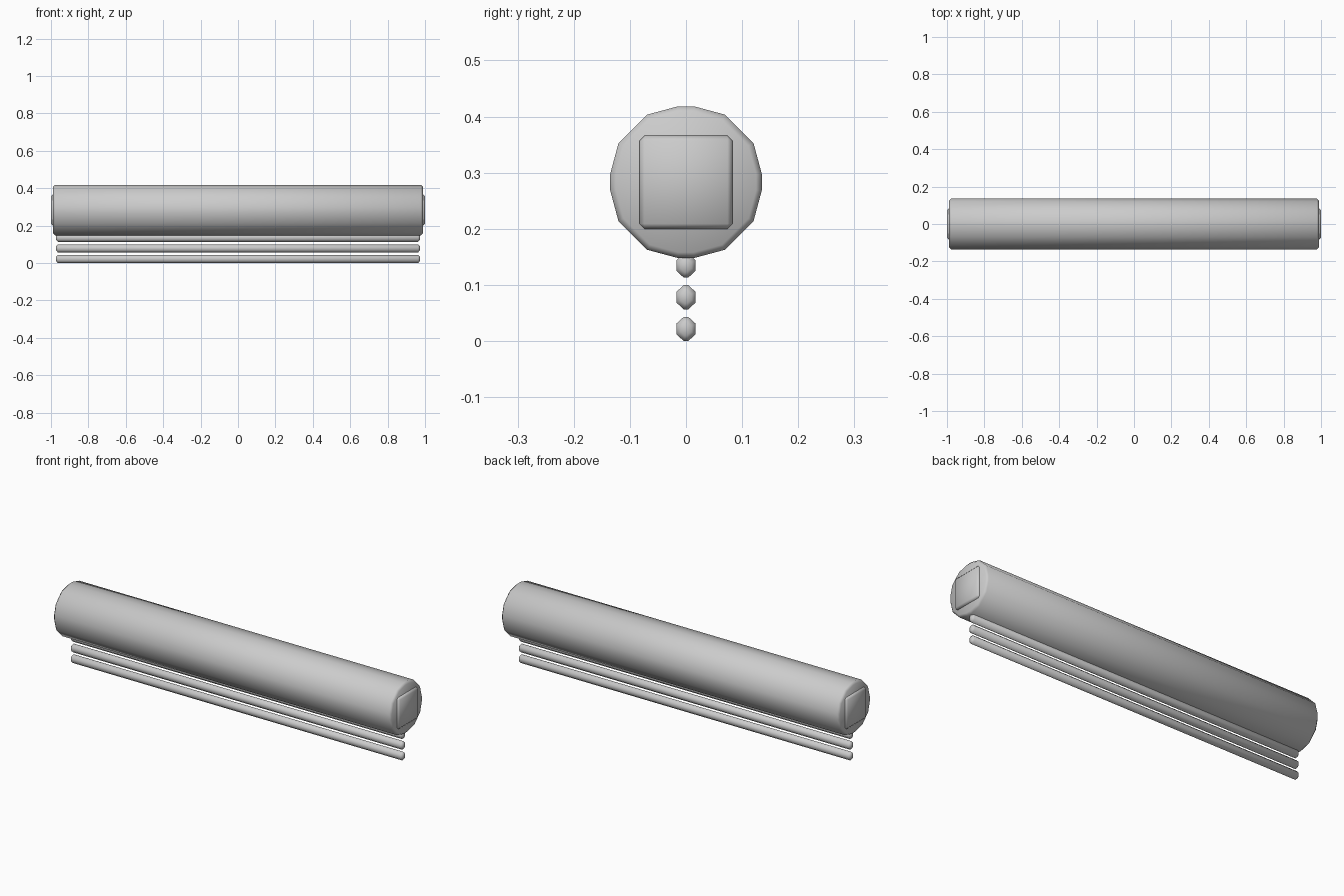
import bpy, bmesh, math

if "Cube" in bpy.data.objects:
    bpy.data.objects.remove(bpy.data.objects["Cube"])


def finish(bm, name):
    bmesh.ops.recalc_face_normals(bm, faces=bm.faces[:])
    mesh = bpy.data.meshes.new(name)
    bm.to_mesh(mesh)
    bm.free()
    for p in mesh.polygons:
        p.use_smooth = True
    ob = bpy.data.objects.new(name, mesh)
    bpy.context.collection.objects.link(ob)
    return ob


def rod(name, profile, half, z, inset, scale):
    """Prism along x with chamfered ends: the end rings are scaled in."""
    bm = bmesh.new()
    rings = []
    for x, s in ((-half, scale), (-half + inset, 1), (half - inset, 1), (half, scale)):
        rings.append([bm.verts.new((x, y * s, z + h * s)) for y, h in profile])
    n = len(profile)
    for a, b in zip(rings, rings[1:]):
        for i in range(n):
            j = (i + 1) % n
            bm.faces.new((a[i], a[j], b[j], b[i]))
    bm.faces.new(rings[0])
    bm.faces.new(rings[-1])
    return finish(bm, name)


def symmetric(quarter):
    """Mirror a first-quadrant profile into a closed loop."""
    half = quarter + [(-y, h) for y, h in reversed(quarter)]
    return half + [(-y, -h) for y, h in half]


ROLL_Z = 0.283

# Twelve-sided roll with its four cardinal corners cut flat
r = 0.139
c, s = r * math.cos(math.pi / 6), r * math.sin(math.pi / 6)
rod("roll", symmetric([(0.135, 0.015), (c, s), (s, c), (0.015, 0.135)]),
    0.988, ROLL_Z, 0.01, 0.925)

# Square end caps
for side, label in ((-1, "left"), (1, "right")):
    bm = bmesh.new()
    bmesh.ops.create_cube(bm, size=1)
    for v in bm.verts:
        v.co = (side * 0.975 + v.co.x * 0.05, v.co.y * 0.166, ROLL_Z + v.co.z * 0.166)
    bmesh.ops.bevel(bm, geom=bm.edges[:], offset=0.009, segments=1,
                    affect='EDGES', profile=0.5)
    finish(bm, label + "_end_cap")

# Three thin bars hanging below
bar = symmetric([(0.0172, 0.0095), (0.004, 0.0215)])
for i in range(3):
    rod(f"bar_{i + 1}", bar, 0.972, 0.0215 + i * 0.0565, 0.009, 0.55)
